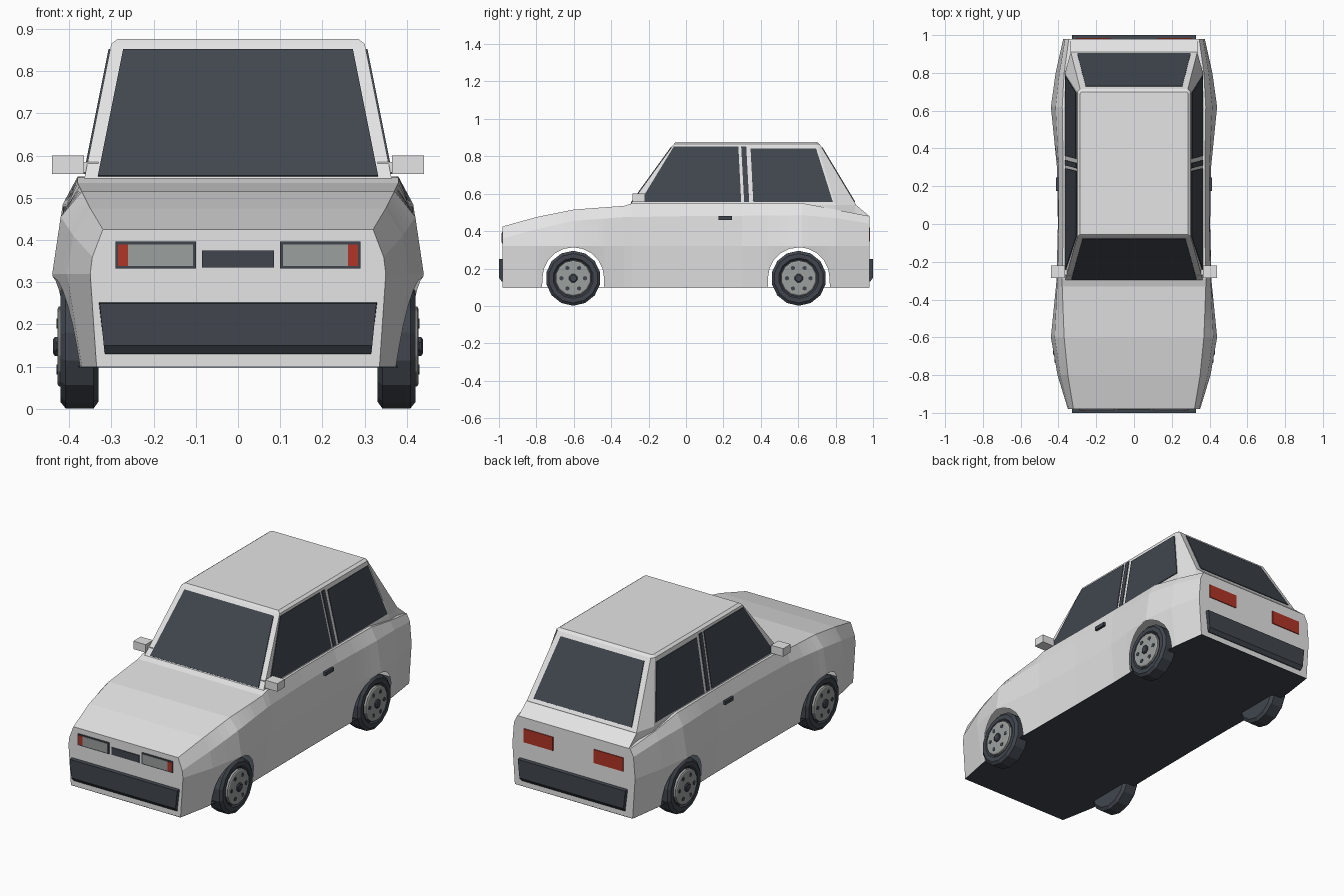
import bpy, bmesh
from math import sin, cos, pi, sqrt
from mathutils import Vector

cube = bpy.data.objects.get("Cube")
if cube:
    bpy.data.objects.remove(cube)


def material(name, rgb):
    m = bpy.data.materials.new(name)
    m.use_nodes = True
    m.diffuse_color = (*rgb, 1)
    m.node_tree.nodes["Principled BSDF"].inputs["Base Color"].default_value = (*rgb, 1)
    return m


white = material("white paint", (0.78, 0.78, 0.78))
dark = material("dark glass and rubber", (0.052, 0.062, 0.076))
grey = material("grey metal", (0.33, 0.35, 0.34))
red = material("red lamp", (0.44, 0.035, 0.02))


def loft(name, rings, mat, closed=True):
    """Skin matching rings of points and cap both ends."""
    bm = bmesh.new()
    vs = [[bm.verts.new(p) for p in ring] for ring in rings]
    n = len(vs[0])
    for a, b in zip(vs, vs[1:]):
        for i in range(n if closed else n - 1):
            j = (i + 1) % n
            bm.faces.new((a[i], a[j], b[j], b[i]))
    bm.faces.new(vs[0][::-1])
    bm.faces.new(vs[-1])
    bmesh.ops.recalc_face_normals(bm, faces=bm.faces)
    mesh = bpy.data.meshes.new(name)
    bm.to_mesh(mesh)
    bm.free()
    mesh.materials.append(mat)
    ob = bpy.data.objects.new(name, mesh)
    bpy.context.collection.objects.link(ob)
    return ob


def plate(name, pts, mat, half=0.004):
    """Thin plate centred on a flat outline."""
    p = [Vector(q) for q in pts]
    n = (p[1] - p[0]).cross(p[2] - p[0]).normalized() * half
    return loft(name, [[q - n for q in p], [q + n for q in p]], mat)


def panel(name, x0, x1, z0, z1, y, mat, half=0.004):
    """Upright plate facing front or back."""
    return plate(name, [(x0, y, z0), (x1, y, z0), (x1, y, z1), (x0, y, z1)], mat, half)


def box(name, x0, x1, y0, y1, z0, z1, mat):
    return loft(name, [[(x0, y0, z), (x1, y0, z), (x1, y1, z), (x0, y1, z)]
                       for z in (z0, z1)], mat)


def lathe(name, profile, side, cy, cz, n, mat):
    """Turn (x, radius) pairs about an axle."""
    return loft(name, [[(side * x, cy + r * cos(2 * pi * (k + .5) / n),
                         cz + r * sin(2 * pi * (k + .5) / n)) for k in range(n)]
                       for x, r in profile], mat)


# Body shell: y, sill x, waist x, shoulder x z, top edge x z
KEYS = [(-.98, .335, .35, .345, .36, .32, .425),
        (-.8, .37, .405, .39, .41, .35, .475),
        (-.6, .395, .44, .42, .455, .37, .515),
        (-.33, .39, .413, .408, .475, .38, .535),
        (-.29, .39, .41, .405, .475, .38, .548),
        (0, .388, .403, .4, .48, .375, .55),
        (.3, .388, .408, .4, .482, .375, .55),
        (.62, .395, .44, .415, .485, .38, .55),
        (.8, .385, .415, .395, .47, .37, .515),
        (.98, .36, .375, .365, .44, .345, .48)]
WHEEL_Y, ARCH_R, AXLE_Z, SILL_Z, WAIST_Z = .603, .165, .148, .1, .32


def station(y):
    for a, b in zip(KEYS, KEYS[1:]):
        if y <= b[0]:
            t = (y - a[0]) / (b[0] - a[0])
            return [u + (v - u) * t for u, v in zip(a, b)]


def section(y):
    _, xb, xm, xs, zs, xt, zt = station(y)
    d = abs(abs(y) - WHEEL_Y)
    zb = SILL_Z
    if d < ARCH_R + .0005:
        zb = AXLE_Z + sqrt(max(0, ARCH_R ** 2 - d * d))
    xb += (xm - xb) * (zb - SILL_Z) / (WAIST_Z - SILL_Z)
    half = [(xb, zb), (xm, WAIST_Z), (xs, zs), (xt, zt)]
    return [(x, y, z) for x, z in half] + [(-x, y, z) for x, z in half[::-1]]


ys = [k[0] for k in KEYS]
for s in (-1, 1):
    ys += [s * WHEEL_Y + ARCH_R * cos(pi * k / 10) for k in range(11)]
    ys += [s * WHEEL_Y + e * (ARCH_R + .001) for e in (-1, 1)]
ys.sort()
loft("body_shell", [section(y) for y in ys], white, closed=False)

# Floor
edge = [(station(k[0])[1], k[0], SILL_Z) for k in KEYS]
plate("floor", edge + [(-x, y, z) for x, y, z in edge[::-1]], dark, .002)

# Cabin
BELT, EAVE = .54, .865
base = [(.365, -.3), (.365, .8), (.335, .91)]
top = [(.3, -.065), (.3, .7), (.285, .715)]


def both_sides(pts, z):
    return [(x, y, z) for x, y in pts] + [(-x, y, z) for x, y in pts[::-1]]


loft("cabin", [both_sides(base, .45), both_sides(base, BELT), both_sides(top, EAVE)], white)
roof = [(.285, -.055), (.285, .69), (.28, .7)]
loft("roof_panel", [both_sides(top, EAVE), both_sides(roof, EAVE + .011)], white)
loft("rear_deck", [[(x, .9, .54), (x, .915, .535), (x, .98, .48), (x, .9, .47)]
                   for x in (-.337, .337)], white)


def slope(a, b, z):
    return a + (b - a) * (z - BELT) / (EAVE - BELT)


# Front and rear screens
for name, y0, y1, w0, w1, z0, z1 in (("windscreen", -.3, -.065, .332, .272, .55, .85),
                                     ("rear_window", .91, .715, .3, .255, .555, .845)):
    ya, yb = slope(y0, y1, z0), slope(y0, y1, z1)
    plate(name, [(-w0, ya, z0), (w0, ya, z0), (w1, yb, z1), (-w1, yb, z1)], dark)

# Side windows, mirrors, handles
SIDE_GLASS = {
    "front_side_window": [(-.245, .556), (.295, .556), (.28, .852), (-.065, .852)],
    "door_pillar_strip": [(.311, .556), (.338, .556), (.322, .852), (.295, .852)],
    "rear_side_window": [(.36, .556), (.785, .556), (.695, .842), (.345, .842)]}
for s, tag in ((1, "left"), (-1, "right")):
    for name, pts in SIDE_GLASS.items():
        plate(f"{tag}_{name}", [(s * slope(.365, .3, z), y, z) for y, z in pts], dark)
    box(f"{tag}_mirror", s * .365, s * .44, -.285, -.22, .556, .6, white)
    box(f"{tag}_mirror_arm", s * .33, s * .37, -.27, -.24, .56, .585, white)
    box(f"{tag}_door_handle", s * .385, s * .414, .175, .245, .46, .48, dark)

    # Lamps
    panel(f"{tag}_headlamp_frame", s * .1, s * .29, .333, .396, -.981, dark)
    panel(f"{tag}_headlamp", s * .106, s * .26, .339, .39, -.983, grey)
    panel(f"{tag}_indicator", s * .26, s * .284, .339, .39, -.983, red)
    panel(f"{tag}_tail_lamp", s * .125, s * .305, .345, .42, .981, red)

    # Wheels
    for cy, end in ((-WHEEL_Y, "front"), (WHEEL_Y, "rear")):
        wheel = f"{tag}_{end}"
        lathe(wheel + "_tyre", [(.33, .13), (.342, .147), (.408, .147), (.42, .132),
                                (.42, .108), (.412, .1)], s, cy, AXLE_Z, 14, dark)
        lathe(wheel + "_rim", [(.38, .095), (.424, .095), (.428, .088)],
              s, cy, AXLE_Z, 14, grey)
        lathe(wheel + "_hub", [(.42, .024), (.434, .024), (.438, .018)],
              s, cy, AXLE_Z, 8, dark)
        for k in range(6):
            a = pi * k / 3
            lathe(f"{wheel}_rim_hole_{k}", [(.424, .012), (.43, .012)], s,
                  cy + .063 * cos(a), AXLE_Z + .063 * sin(a), 6, dark)

# Grille and bumpers
panel("grille", -.085, .085, .335, .375, -.981, dark)
for name, s in (("front_bumper", -1), ("rear_bumper", 1)):
    loft(name, [[(e * .33, s * .97, .253), (e * .328, s * 1.0, .25),
                 (e * .318, s * 1.0, .15), (e * .315, s * .985, .13),
                 (e * .315, s * .97, .13)] for e in (-1, 1)], dark)
